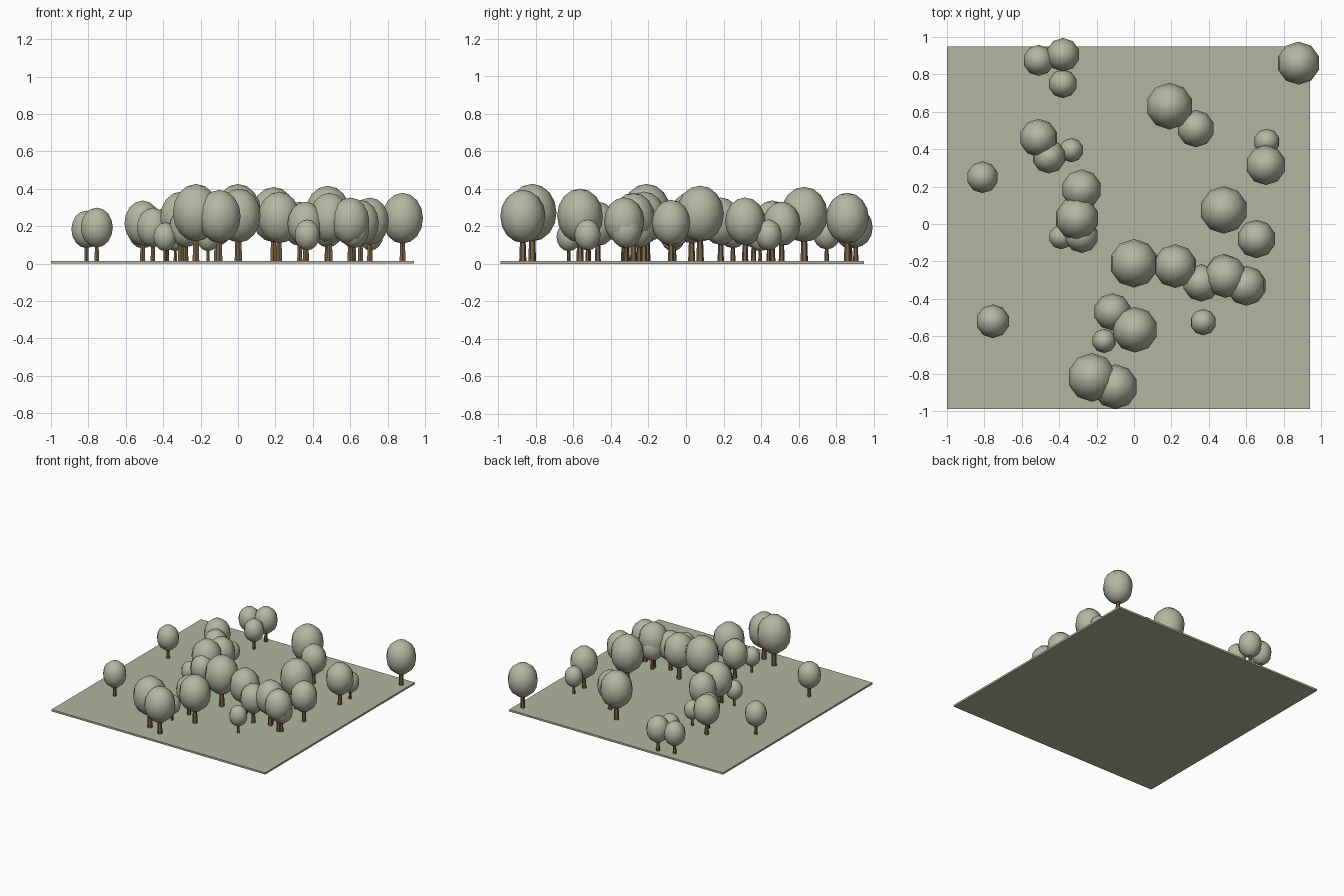
import bpy, math

if "Cube" in bpy.data.objects:
    bpy.data.objects.remove(bpy.data.objects["Cube"])


def material(name, rgb):
    m = bpy.data.materials.new(name)
    m.diffuse_color = (*rgb, 1)
    m.use_nodes = True
    m.node_tree.nodes["Principled BSDF"].inputs["Base Color"].default_value = m.diffuse_color
    return m


LEAF = material("sage green leaves", (0.45, 0.475, 0.36))
GRASS = material("pale green grass", (0.44, 0.465, 0.35))
BARK = material("brown bark", (0.21, 0.13, 0.07))

GROUND_TOP = 0.015


def finish(name, mat):
    ob = bpy.context.object
    ob.name = name
    ob.data.materials.append(mat)
    return ob


# ground plate
bpy.ops.mesh.primitive_cube_add(size=1, location=(-0.03, -0.02, GROUND_TOP / 2))
ground = finish("ground_plate", GRASS)
ground.scale = (1.94, 1.94, GROUND_TOP)


# one tree: tapered trunk and an egg-shaped crown, all sized from crown radius r
def tree(i, x, y, r):
    h = 1.3 * r
    bpy.ops.mesh.primitive_cone_add(vertices=6, radius1=0.16 * r, radius2=0.11 * r,
                                    depth=h, location=(x, y, GROUND_TOP + h / 2))
    finish(f"trunk_{i}", BARK)
    bpy.ops.mesh.primitive_uv_sphere_add(segments=10, ring_count=8, radius=1,
                                         location=(x, y, GROUND_TOP + 1.98 * r))
    crown = finish(f"crown_{i}", LEAF)
    crown.scale = (r, r, 1.18 * r)
    bpy.ops.object.shade_smooth()


# tree positions (x, y) and crown radius
trees = [
    (-.51, .875, .083), (-.38, .905, .09), (-.38, .75, .077), (.88, .86, .115),
    (.19, .63, .125), (.33, .51, .10), (-.51, .46, .102), (-.455, .36, .09),
    (-.335, .395, .065), (.71, .44, .07), (.705, .315, .107), (-.81, .25, .085),
    (-.28, .185, .107), (-.305, .03, .117), (-.39, -.07, .065), (-.28, -.065, .09),
    (.48, .075, .127), (.655, -.08, .103), (0, -.21, .13), (.22, -.225, .117),
    (.36, -.315, .10), (.49, -.28, .115), (.60, -.33, .107), (.62, -.32, .085),
    (.48, -.25, .09), (.37, -.525, .07), (-.755, -.52, .09), (-.115, -.47, .10),
    (-.16, -.625, .065), (.005, -.565, .122), (-.225, -.82, .13), (-.10, -.87, .12),
]
for i, (x, y, r) in enumerate(trees, 1):
    tree(i, x, y, r)
